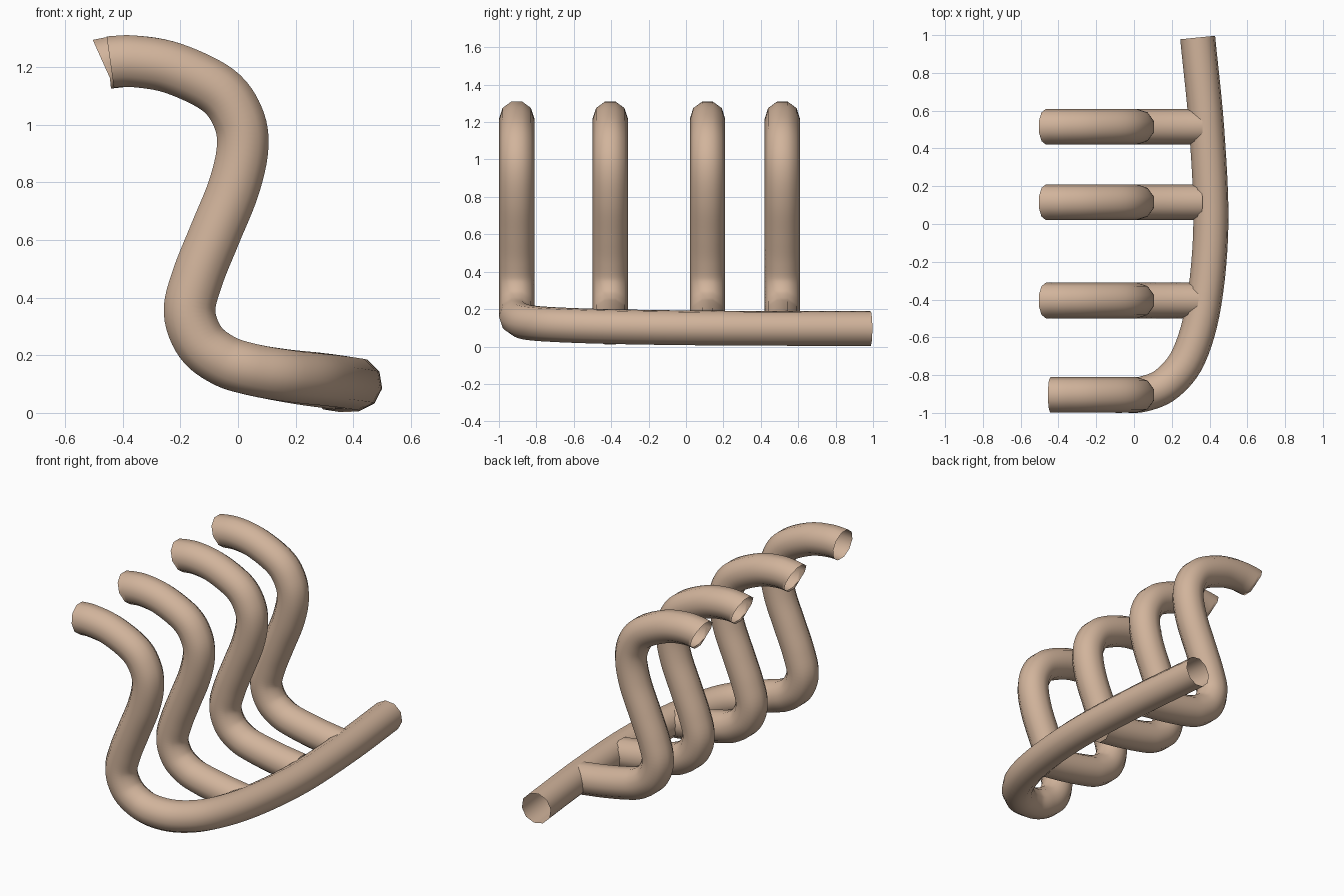
import bpy, bmesh, math
from mathutils import Vector

if "Cube" in bpy.data.objects:
    bpy.data.objects.remove(bpy.data.objects["Cube"])

RADIUS, SIDES, STEPS = 0.094, 10, 6

tan = bpy.data.materials.new("tan metal")
tan.diffuse_color = (0.64, 0.455, 0.33, 1)
tan.use_nodes = True
tan.node_tree.nodes["Principled BSDF"].inputs["Base Color"].default_value = tan.diffuse_color


def smooth_path(pts):
    """Catmull-Rom curve through the points."""
    p = [Vector(q) for q in pts]
    p = [2 * p[0] - p[1]] + p + [2 * p[-1] - p[-2]]
    out = []
    for i in range(1, len(p) - 2):
        a, b, c, d = p[i - 1:i + 3]
        for s in range(STEPS):
            t = s / STEPS
            out.append(0.5 * (2 * b + (c - a) * t + (2 * a - 5 * b + 4 * c - d) * t * t
                              + (3 * b - a - 3 * c + d) * t ** 3))
    return out + [p[-2]]


def tube(name, pts, start_dir):
    """Open-ended round tube swept along a path without twisting."""
    path = smooth_path(pts)
    bm = bmesh.new()
    side = Vector((0, 1, 0))
    rings = []
    for i, c in enumerate(path):
        if i == 0:
            t = Vector(start_dir).normalized()
        else:
            t = (path[min(i + 1, len(path) - 1)] - path[i - 1]).normalized()
        side = (side - t * side.dot(t)).normalized()
        up = side.cross(t)
        rings.append([bm.verts.new(c + RADIUS * (side * math.cos(a) + up * math.sin(a)))
                      for a in (2 * math.pi * k / SIDES for k in range(SIDES))])
    for r, s in zip(rings, rings[1:]):
        for k in range(SIDES):
            j = (k + 1) % SIDES
            f = bm.faces.new((r[k], r[j], s[j], s[k]))
            f.smooth = True
    bmesh.ops.recalc_face_normals(bm, faces=bm.faces)
    # make sure the faces point away from the path
    f = bm.faces[0] if bm.faces.ensure_lookup_table() is None else None
    if f.normal.dot(f.calc_center_median() - (path[0] + path[1]) / 2) < 0:
        bmesh.ops.reverse_faces(bm, faces=bm.faces)
    me = bpy.data.meshes.new(name)
    bm.to_mesh(me)
    bm.free()
    me.materials.append(tan)
    ob = bpy.data.objects.new(name, me)
    bpy.context.collection.objects.link(ob)


# shared S-bend profile (x, z), from the upper mouth to the lower bend
bend = [(-0.36, 1.219), (-0.225, 1.195), (-0.07, 1.12), (0.0, 1.025), (0.016, 0.92),
        (-0.015, 0.78), (-0.08, 0.62), (-0.14, 0.47), (-0.168, 0.35),
        (-0.13, 0.245), (-0.05, 0.182)]

# three branch pipes running straight into the collector
for n, y in enumerate((-0.405, 0.115, 0.515)):
    prof = [(-0.467, 1.212)] + bend + [(0.04, 0.152), (0.2, 0.121), (0.35, 0.1)]
    tube(f"branch_pipe_{n + 1}", [(x, y, z) for x, z in prof], (0.91, 0, 0.41))

# front pipe that sweeps round to become the collector
y = -0.905
front = [(x, y, z) for x, z in [(-0.443, 1.217)] + bend]
front += [(0.05, -0.9, 0.15), (0.175, -0.845, 0.129), (0.29, -0.70, 0.117),
          (0.37, -0.42, 0.107), (0.407, 0.0, 0.1), (0.385, 0.5, 0.097), (0.337, 0.987, 0.096)]
tube("front_pipe_and_collector", front, (0.99, 0, 0.14))
